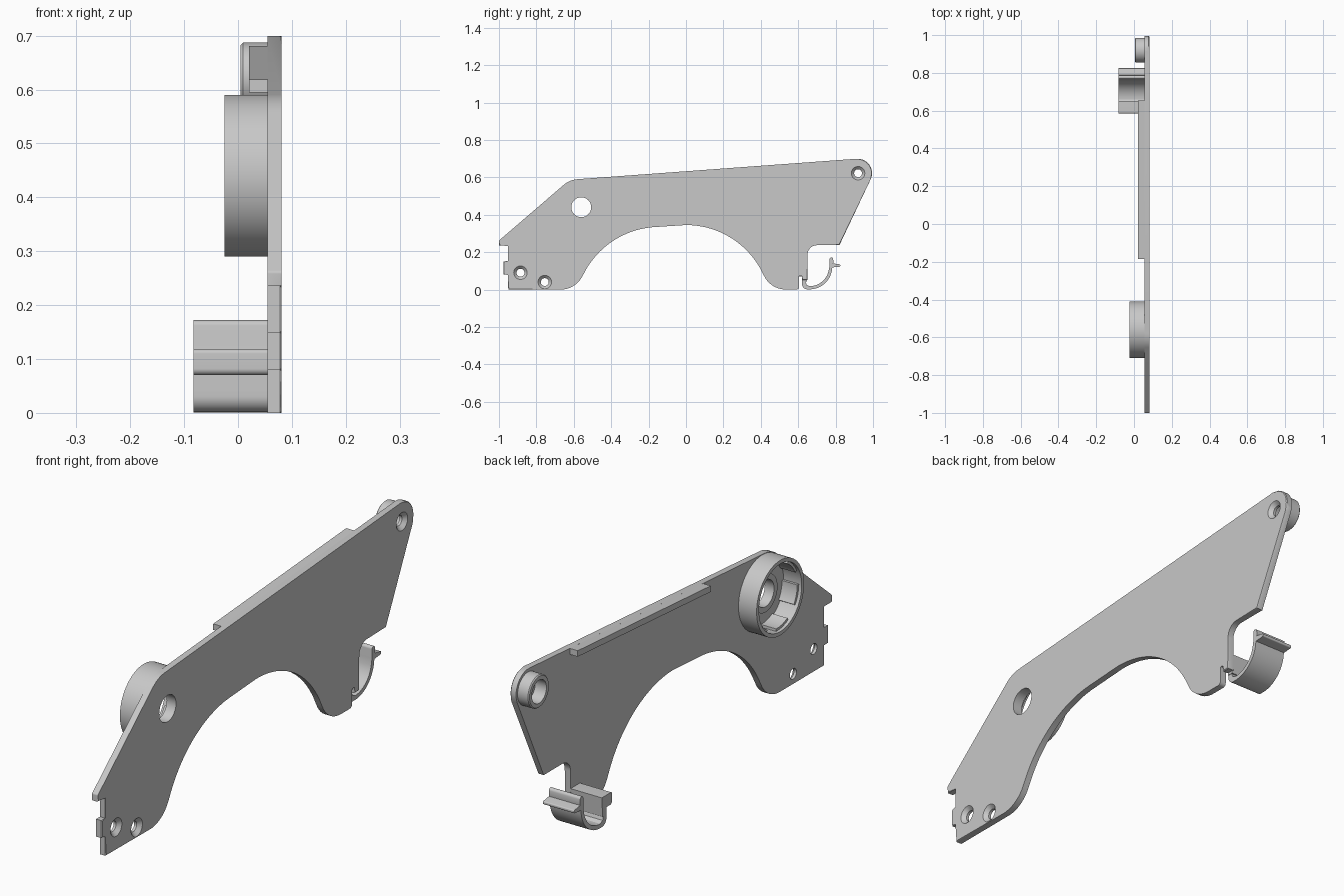
import bpy, bmesh, math
from mathutils import Vector

cube = bpy.data.objects.get("Cube")
if cube:
    bpy.data.objects.remove(cube, do_unlink=True)

grey = bpy.data.materials.new("plain grey")
grey.use_nodes = True
GREY = (0.58, 0.58, 0.58, 1)
grey.diffuse_color = GREY
grey.node_tree.nodes["Principled BSDF"].inputs["Base Color"].default_value = GREY

INNER, OUTER = 0.055, 0.081  # the two faces of the plate along x


def finish(name, bm):
    bmesh.ops.remove_doubles(bm, verts=bm.verts, dist=0.0002)
    bmesh.ops.recalc_face_normals(bm, faces=bm.faces)
    mesh = bpy.data.meshes.new(name)
    bm.to_mesh(mesh)
    bm.free()
    mesh.materials.append(grey)
    obj = bpy.data.objects.new(name, mesh)
    bpy.context.collection.objects.link(obj)
    return obj


def smooth(obj):
    bpy.ops.object.select_all(action='DESELECT')
    obj.select_set(True)
    bpy.context.view_layer.objects.active = obj
    bpy.ops.object.shade_smooth_by_angle(angle=math.radians(30))


def arc(cy, cz, r, start, end, n=16):
    angles = [math.radians(start + (end - start) * i / n) for i in range(n + 1)]
    return [(cy + r * math.cos(a), cz + r * math.sin(a)) for a in angles]


def rounded(corners, steps=10):
    """Outline with each (y, z, radius) corner filleted."""
    out = []
    for i, corner in enumerate(corners):
        p = Vector(corner[:2])
        r = corner[2] if len(corner) > 2 else 0
        if not r:
            out.append(tuple(p))
            continue
        a = (Vector(corners[i - 1][:2]) - p).normalized()
        b = (Vector(corners[(i + 1) % len(corners)][:2]) - p).normalized()
        half = a.angle(b) / 2
        centre = p + (a + b).normalized() * r / math.sin(half)
        va = p + a * r / math.tan(half) - centre
        vb = p + b * r / math.tan(half) - centre
        for k in range(steps + 1):
            t = k / steps
            turn = math.pi - 2 * half
            mix = va * math.sin((1 - t) * turn) + vb * math.sin(t * turn)
            out.append(tuple(centre + mix / math.sin(turn)))
    return out


def prism(name, outline, x0, x1, chamfer=0):
    bm = bmesh.new()
    base = bm.faces.new([bm.verts.new((x0, y, z)) for y, z in outline])
    # The first cap stays in place because the other end is a fresh copy
    top = bm.faces.new([bm.verts.new((x1, y, z)) for y, z in reversed(outline)])
    low, high = list(base.verts), list(reversed(top.verts))
    for i in range(len(low)):
        bm.faces.new((low[i - 1], low[i], high[i], high[i - 1]))
    if chamfer:
        bmesh.ops.bevel(bm, geom=list(top.edges), offset=chamfer, segments=1,
                        affect='EDGES', clamp_overlap=True)
    return finish(name, bm)


def lathe(name, cy, cz, profile, n=64):
    """Spin a closed (radius, x) profile about an axis along x."""
    bm = bmesh.new()
    rows = []
    for i in range(n):
        a = 2 * math.pi * i / n
        rows.append([bm.verts.new((x, cy + r * math.cos(a), cz + r * math.sin(a)))
                     for r, x in profile])
    m = len(profile)
    for i in range(n):
        p, q = rows[i], rows[(i + 1) % n]
        for j in range(m):
            k = (j + 1) % m
            if profile[j][0] or profile[k][0]:
                bm.faces.new((p[j], p[k], q[k], q[j]))
    return finish(name, bm)


# Main side plate: outline with arch, tabs and clip cut-out
corners = [(-0.95, 0), (-0.593, 0, 0.13)]
corners += arc(-0.14, -0.12, 0.455, 153, 93, 24)
corners += arc(0, -0.11, 0.455, 90, 26, 24)
corners += [(0.455, 0, 0.13), (0.605, 0, 0.015), (0.605, 0.075, 0.006),
            (0.62, 0.075, 0.006), (0.62, 0.05), (0.65, 0.05),
            (0.65, 0.237, 0.05), (0.82, 0.237), (1.044, 0.709, 0.077),
            (-0.622, 0.587, 0.13), (-1, 0.262, 0.008), (-1, 0.235),
            (-0.95, 0.235), (-0.95, 0.15), (-0.975, 0.15),
            (-0.975, 0.08), (-0.95, 0.08)]
plate = prism("side_plate", rounded(corners), INNER, OUTER, 0.003)

# Countersunk screw holes and the large round hole
RING = (-0.56, 0.44)
POST = (0.92, 0.622)
mid = 0.066
sink = [(0, 0.03), (0.021, 0.03), (0.021, mid), (0.036, OUTER), (0.036, 0.1), (0, 0.1)]
bore = [(0, 0.03), (0.053, 0.03), (0.053, 0.1), (0, 0.1)]
for spot, shape in ((POST, sink), ((-0.885, 0.09), sink), ((-0.755, 0.04), sink), (RING, bore)):
    cutter = lathe("hole_cutter", *spot, shape, 40)
    cutter.hide_render = True
    mod = plate.modifiers.new("hole", 'BOOLEAN')
    mod.operation = 'DIFFERENCE'
    mod.solver = 'EXACT'
    mod.object = cutter
    bpy.context.view_layer.objects.active = plate
    bpy.ops.object.modifier_apply(modifier=mod.name)
    bpy.data.objects.remove(cutter, do_unlink=True)
smooth(plate)

# Round cup with a raised lip around its hole and pads inside the wall
smooth(lathe("cup_wall", *RING, [(0.15, INNER), (0.15, -0.025), (0.135, -0.025), (0.135, INNER)]))
smooth(lathe("cup_lip", *RING, [(0.075, INNER), (0.075, 0.04), (0.053, 0.04), (0.053, INNER)]))
for i in range(6):
    a = i * 60
    pad = arc(*RING, 0.136, a, a + 34) + arc(*RING, 0.125, a + 34, a)
    smooth(prism("cup_pad", pad, -0.012, INNER))

# Hollow post at the upper corner
smooth(lathe("corner_post", *POST, [(0.065, INNER), (0.065, 0.009), (0.061, 0.005),
                                    (0.046, 0.005), (0.046, INNER)]))


# Stiffening flange under the top edge
def top_edge(y):
    return 0.6325 + 0.0732 * y


flange = [(-0.185, top_edge(-0.185) - 0.024), (0.655, top_edge(0.655) - 0.024),
          (0.655, top_edge(0.655)), (-0.185, top_edge(-0.185))]
prism("top_flange", flange, 0.02, INNER + 0.002)

# Spring clip: shelf, curved hook and finger tab
CLIP = -0.083
shelf = rounded([(0.585, 0.07, 0.012), (0.62, 0.07), (0.62, 0.04), (0.645, 0.04),
                 (0.65, 0.118), (0.585, 0.118, 0.008)])
smooth(prism("clip_shelf", shelf, CLIP, INNER + 0.002))
hook = arc(0.66, 0.123, 0.122, 270, 355, 20) + [(0.788, 0.145)]
hook += arc(0.777, 0.162, 0.010, 0, 180, 8) + [(0.767, 0.125)]
hook += arc(0.66, 0.123, 0.105, 352, 270, 20)
hook += [(0.645, 0.026), (0.638, 0.045), (0.62, 0.045)]
hook += arc(0.65, 0.031, 0.030, 180, 260, 8)
smooth(prism("clip_hook", hook, CLIP, INNER))
tab = rounded([(0.775, 0.118), (0.825, 0.122, 0.005), (0.825, 0.134, 0.005), (0.775, 0.142)])
smooth(prism("clip_tab", tab, CLIP, INNER))
